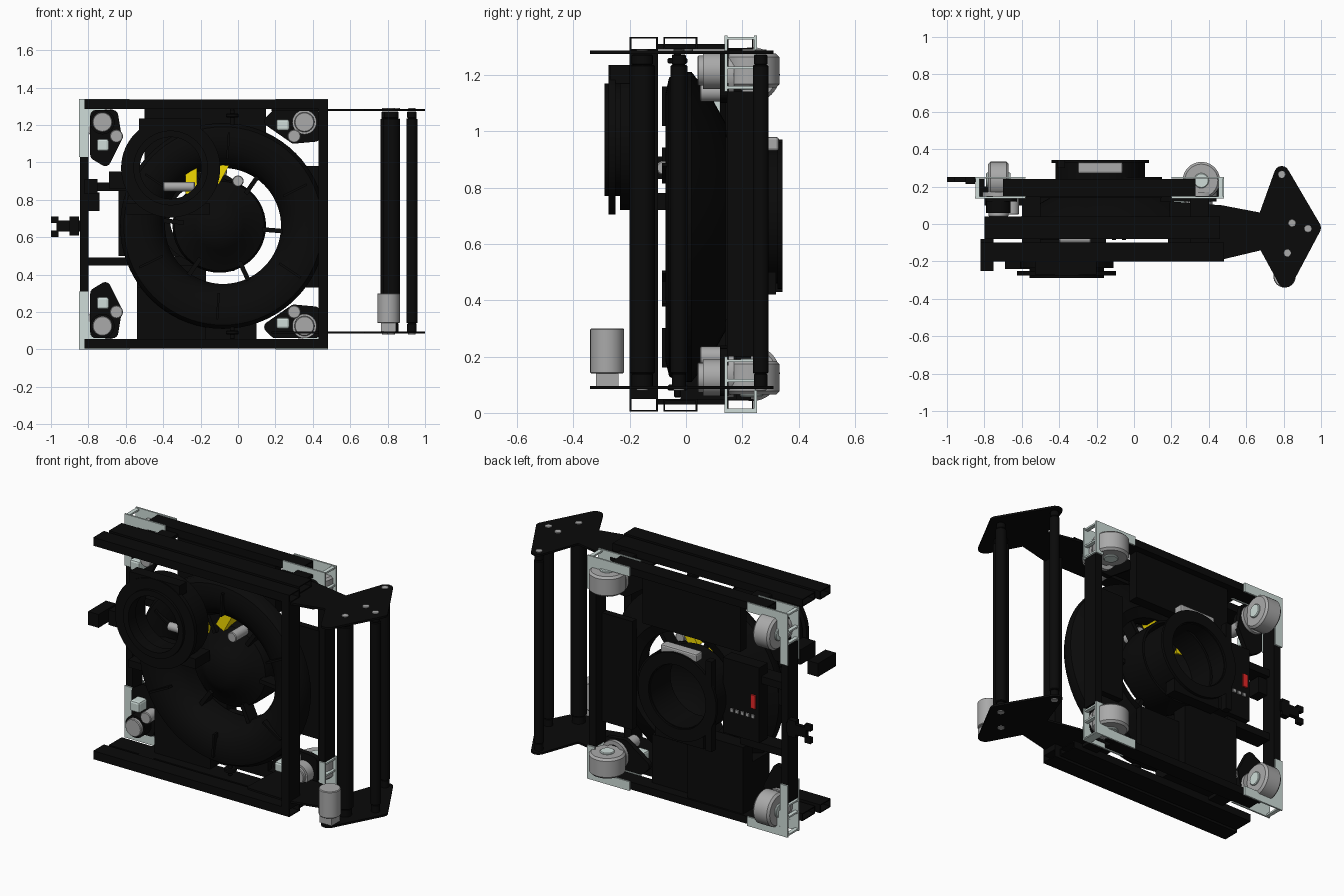
import bpy, bmesh, math
from mathutils import Vector, Matrix

if "Cube" in bpy.data.objects:
    bpy.data.objects.remove(bpy.data.objects["Cube"])

def mat(name, r, g, b):
    m = bpy.data.materials.new(name)
    m.diffuse_color = (r, g, b, 1)
    m.use_nodes = True
    m.node_tree.nodes["Principled BSDF"].inputs["Base Color"].default_value = m.diffuse_color
    return m

BLACK = mat("black", .003, .003, .003)
PALE = mat("pale", .62, .72, .69)
GREY = mat("grey", .4, .4, .4)
YELLOW = mat("yellow", .9, .7, .0)
RED = mat("red", .8, .02, .02)
H = 1.34  # the machine is symmetric about z = H / 2

def finish(bm, name, m, smooth=False):
    bmesh.ops.recalc_face_normals(bm, faces=bm.faces)
    me = bpy.data.meshes.new(name)
    bm.to_mesh(me); bm.free()
    me.materials.append(m)
    ob = bpy.data.objects.new(name, me)
    bpy.context.collection.objects.link(ob)
    if smooth:
        bpy.ops.object.select_all(action='DESELECT')
        bpy.context.view_layer.objects.active = ob
        ob.select_set(True)
        bpy.ops.object.shade_smooth_by_angle(angle=math.radians(35))
    return ob

def box(name, x0, x1, y0, y1, z0, z1, m=BLACK, bevel=0):
    bm = bmesh.new()
    bmesh.ops.create_cube(bm, size=1)
    for v in bm.verts:
        v.co = Vector((x0 + (v.co.x + .5) * (x1 - x0), y0 + (v.co.y + .5) * (y1 - y0),
                       z0 + (v.co.z + .5) * (z1 - z0)))
    if bevel:
        bmesh.ops.bevel(bm, geom=bm.edges[:], offset=bevel, segments=2, affect='EDGES', profile=.5)
    return finish(bm, name, m)

AX = {'X': Matrix.Rotation(math.pi / 2, 4, 'Y'), 'Y': Matrix.Rotation(-math.pi / 2, 4, 'X'),
      'Z': Matrix.Identity(4)}

def lathe(name, c, axis, prof, m=BLACK, closed=True, n=48):
    """Revolve (radius, along-axis) points around an axis through c."""
    bm = bmesh.new()
    rings = []
    for i in range(n):
        a = 2 * math.pi * i / n
        rings.append([bm.verts.new(Vector(c) + AX[axis] @ Vector((r * math.cos(a), r * math.sin(a), h)))
                      for r, h in prof])
    k = len(prof)
    for i in range(n):
        A, B = rings[i], rings[(i + 1) % n]
        for j in range(k if closed else k - 1):
            bm.faces.new((A[j], A[(j + 1) % k], B[(j + 1) % k], B[j]))
    bmesh.ops.remove_doubles(bm, verts=bm.verts, dist=1e-5)
    return finish(bm, name, m, True)

def cyl(name, c, axis, r, h0, h1, m=BLACK, n=32, b=.004):
    return lathe(name, c, axis, [(0, h0), (r - b, h0), (r, h0 + b), (r, h1 - b), (r - b, h1), (0, h1)],
                 m, False, n)

def ring(name, c, axis, ri, ro, h0, h1, m=BLACK, n=48):
    return lathe(name, c, axis, [(ri, h0), (ro, h0), (ro, h1), (ri, h1)], m, True, n)

def hull(name, circles, axis, h0, h1, m=BLACK):
    """Rounded plate: convex hull of circles (u, v, r) in xy (axis Z) or xz (axis Y)."""
    bm = bmesh.new()
    for u, v, r in circles:
        for i in range(16):
            a = i * math.pi / 8
            p, q = u + r * math.cos(a), v + r * math.sin(a)
            for h in (h0, h1):
                bm.verts.new((p, q, h) if axis == 'Z' else (p, h, q))
    res = bmesh.ops.convex_hull(bm, input=bm.verts)
    bmesh.ops.delete(bm, geom=list({v for v in res["geom_interior"] if isinstance(v, bmesh.types.BMVert)}),
                     context='VERTS')
    return finish(bm, name, m)

def tube_x(name, x0, x1, y0, y1, z0, z1, m=BLACK, t=.006):
    """Hollow rectangular tube along x."""
    box(name + "_low", x0, x1, y0, y1, z0, z0 + t, m)
    box(name + "_high", x0, x1, y0, y1, z1 - t, z1, m)
    box(name + "_front", x0, x1, y0, y0 + t, z0, z1, m)
    box(name + "_back", x0, x1, y1 - t, y1, z0, z1, m)

def zz(s, a, b):
    return (a, b) if s == 'top' else (H - b, H - a)

# Chassis: vertical tubes on both sides and the front right post
box("left_chassis_rail", -.845, -.80, .145, .24, .2, 1.14)
box("right_chassis_rail", .43, .475, .145, .24, .2, 1.14)
box("front_right_post", .43, .48, -.2, -.1, .05, 1.29)
for z in (.47, .87):
    box("cross_strut", -.8, -.5, .1, .2, z - .022, z + .022)

for s in ('top', 'bottom'):
    f = lambda z: z if s == 'top' else H - z
    # Long rails above and below
    tube_x(s + "_chassis_rail", -.7, .33, .145, .24, *zz(s, 1.29, 1.335))
    tube_x(s + "_front_rail", -.82, .48, -.2, -.1, *zz(s, 1.285, 1.335))
    tube_x(s + "_middle_rail", -.8, .46, -.08, .04, *zz(s, 1.29, 1.335))
    box(s + "_rail_tie", .3, .4, -.1, .15, *zz(s, 1.29, 1.31))
    box(s + "_rail_tie", -.6, -.5, -.1, .15, *zz(s, 1.29, 1.31))
    # Pale L-shaped corner plates, front and back of the chassis
    for y in (.142, .247):
        box("left_corner_upright", -.85, -.8, y - .005, y + .005, *zz(s, 1.03, 1.34), PALE)
        box("left_corner_flat", -.8, -.58, y - .005, y + .005, *zz(s, 1.285, 1.34), PALE)
        box("right_corner_upright", .43, .48, y - .005, y + .005, *zz(s, 1.14, 1.34), PALE)
        box("right_corner_flat", .2, .43, y - .005, y + .005, *zz(s, 1.285, 1.34), PALE)
        hull("left_corner_gusset", [(-.8, f(1.28), .015), (-.72, f(1.28), .01), (-.8, f(1.2), .01)],
             'Y', y - .004, y + .004, PALE)
        hull("right_corner_gusset", [(.43, f(1.28), .015), (.36, f(1.28), .01), (.43, f(1.22), .01)],
             'Y', y - .004, y + .004, PALE)
    # Pale spacers between the corner plates
    for x in (-.845, .455):
        for z in (1.15, 1.22, 1.325):
            box("corner_spacer", x - .003, x + .02, .145, .245, *zz(s, z, z + .01), PALE)
    # Left drive module, wheel axis along x
    hull("left_module_plate", [(-.76, f(1.25), .03), (-.67, f(1.25), .03), (-.65, f(1.13), .03),
                               (-.71, f(1.01), .03), (-.76, f(1.04), .03)], 'Y', .12, .15)
    cyl("left_module_motor", (-.725, 0, f(1.215)), 'Y', .053, .04, .13, GREY)
    ring("left_motor_rim", (-.725, 0, f(1.215)), 'Y', .053, .065, .06, .13)
    box("left_gear_cover", -.755, -.69, .05, .13, *zz(s, 1.06, 1.125), PALE, .012)
    cyl("left_steer_motor", (-.65, 0, f(1.14)), 'Y', .035, .05, .14, GREY)
    cyl("left_wheel", (-.725, .235, f(1.2)), 'X', .098, -.055, .055, GREY, 40, .012)
    cyl("left_wheel_hub", (-.725, .235, f(1.2)), 'X', .04, -.065, .065, PALE)
    ring("left_turntable", (-.725, 0, f(1.2)), 'Y', .06, .085, .14, .17, GREY)
    # Right drive module, wheel axis along z
    hull("right_module_plate", [(.41, f(1.25), .03), (.41, f(1.14), .03), (.3, f(1.13), .03),
                                (.17, f(1.22), .03), (.2, f(1.25), .03)], 'Y', .12, .15)
    cyl("right_module_motor", (.355, 0, f(1.215)), 'Y', .053, .04, .13, GREY)
    ring("right_motor_rim", (.355, 0, f(1.215)), 'Y', .053, .065, .06, .13, GREY)
    box("right_gear_cover", .205, .275, .05, .13, *zz(s, 1.17, 1.23), PALE, .012)
    cyl("right_steer_motor", (.3, 0, f(1.14)), 'Y', .035, .05, .14, GREY)
    cyl("right_wheel", (.36, .232, f(1.215)), 'Z', .1, -.06, .06, GREY, 40, .012)
    cyl("right_wheel_hub", (.36, .232, f(1.215)), 'Z', .04, -.068, .068, PALE)
    ring("right_turntable", (.36, 0, f(1.2)), 'Y', .06, .085, .14, .17, GREY)
    # Intake arm plates on the right
    z0, z1 = (1.274, 1.286) if s == 'top' else (.084, .096)
    hull("intake_plate", [(.79, .27, .04), (.96, -.02, .04), (.81, -.298, .042), (.7, -.1, .04),
                          (.7, .02, .04)], 'Z', z0, z1)
    hull("intake_arm", [(.2, .11, .01), (.2, -.16, .02), (.47, -.17, .02), (.47, .08, .02),
                        (.68, -.12, .02), (.68, .04, .02)], 'Z', z0, z1)
    # Small pulleys on the rails
    cyl("rail_pulley", (-.03, -.03, f(1.25)), 'Z', .035, -.01, .01)
    cyl("rail_pulley_shaft", (-.03, -.03, f(1.235)), 'Z', .012, -.05, .05)

# Intake rollers (x, y, radius) with grey end caps
for x, y, r in ((.79, .265, .028), (.93, -.025, .03), (.82, -.155, .045)):
    cyl("intake_roller", (x, y, 0), 'Z', r, .14, 1.235)
    for a, b in ((.09, .14), (1.235, 1.272)):
        cyl("roller_end", (x, y, 0), 'Z', r * .85, a, b, BLACK, 16)
    for z in (.08, 1.282):
        cyl("roller_cap", (x, y, z), 'Z', .02, 0, .008, GREY, 16, .001)
cyl("intake_idler_cap", (.845, .005, 1.282), 'Z', .02, 0, .01, GREY, 16, .001)
cyl("intake_motor", (.805, -.28, 0), 'Z', .06, .14, .30, GREY)
box("intake_motor_mount", .765, .845, -.32, -.24, .096, .14, GREY)

# Large hopper bowl ring
C = (-.08, 0, .66)
lathe("hopper_ring", C, 'Y', [(.55, -.03), (.53, -.06), (.48, -.072), (.4, -.06), (.34, -.02), (.31, .04),
                             (.31, .12), (.37, .14), (.46, .09), (.55, .02)], n=72)
# Open-backed central dome and radial fins
lathe("centre_dome", (-.1, 0, .66), 'Y', [(.0, -.05), (.08, -.045), (.13, -.01), (.18, .03), (.24, .06), (.25, .1),
                            (.25, .25), (.235, .25), (.235, .1), (.17, .05), (.0, -.03)], closed=False)
for i in range(6):
    a = math.radians(i * 60 + 5)
    fin = box("hopper_fin", .21, .33, .02, .1, -.012, .012)
    fin.matrix_world = Matrix.Translation(C) @ Matrix.Rotation(a, 4, 'Y')
    rib = box("hopper_rib", .36, .5, -.085, -.05, -.006, .006)
    rib.matrix_world = Matrix.Translation(C) @ Matrix.Rotation(a + .5, 4, 'Y')

# Turret ring in the upper left
T = (-.36, 0, .97)
ring("turret_ring", T, 'Y', .175, .25, -.235, -.12, n=64)
ring("turret_flange", T, 'Y', .19, .265, -.275, -.25, n=64)
ring("turret_inner_lip", T, 'Y', .165, .2, -.29, -.22, n=64)
box("turret_head", -.53, -.2, -.27, -.2, 1.17, 1.235)
box("turret_side_mount", -.69, -.55, -.24, -.1, .86, .95)
box("turret_motor_box", -.82, -.75, -.25, -.08, .83, .91)
box("turret_support", -.6, -.15, -.19, -.05, .72, .78)
cyl("turret_shaft", (-.35, -.08, .87), 'X', .025, -.05, .12, GREY)

# Yellow guide flaps and grey sensors
box("guide_flap", -.28, -.22, -.02, .1, .83, .97, YELLOW)
flap = box("guide_flap", -.03, .03, -.04, .06, -.06, .06, YELLOW)
flap.matrix_world = Matrix.Translation((-.1, .05, .95)) @ Matrix.Rotation(.5, 4, 'Y')
cyl("guide_motor", (0, 0, .9), 'Y', .03, -.06, .06, GREY)

# Round opening and cover plate on the back
ring("back_ring", (-.18, 0, .70), 'Y', .185, .24, .14, .33, n=64)
ring("back_ring_lip", (-.18, 0, .70), 'Y', .19, .26, .325, .342, n=64)
box("back_ring_tab", -.41, -.37, .3, .342, .43, .97)
box("back_ring_band", -.34, -.02, .25, .32, .42, .5)
box("back_ring_sensor", -.3, -.06, .27, .33, .93, .98, GREY, .01)
# Back panels
box("lower_back_panel", -.54, -.17, .14, .23, .05, .45)
box("lower_front_panel", -.54, -.17, -.02, .14, .05, .33)
box("upper_back_panel", -.5, .15, .14, .2, 1.0, 1.29)
box("lower_right_panel", -.17, .1, .14, .18, .05, .34)
box("right_back_bridge", .23, .44, .14, .18, .33, .98)
# Electronics tray with coloured connectors
box("electronics_tray", -.64, -.4, .14, .22, .5, .95)
for i in range(5):
    box("connector", -.61 + i * .035, -.59 + i * .035, .22, .228, .64, .66, GREY)
box("power_switch", -.62, -.59, .22, .23, .7, .78, RED)
box("cable_block", -.8, -.74, .1, .18, .74, .84)

# Hook on the left edge
box("hook_stem", -.97, -.84, .225, .25, .63, .69)
box("hook_tip", -1.0, -.96, .225, .25, .6, .635)
box("hook_tip", -1.0, -.96, .225, .25, .675, .71)
box("hook_collar", -.9, -.85, .215, .25, .61, .71)
# Bottom feet bring the frame down to the floor
box("floor_plate", .43, .48, .14, .25, 0, .006, PALE)
